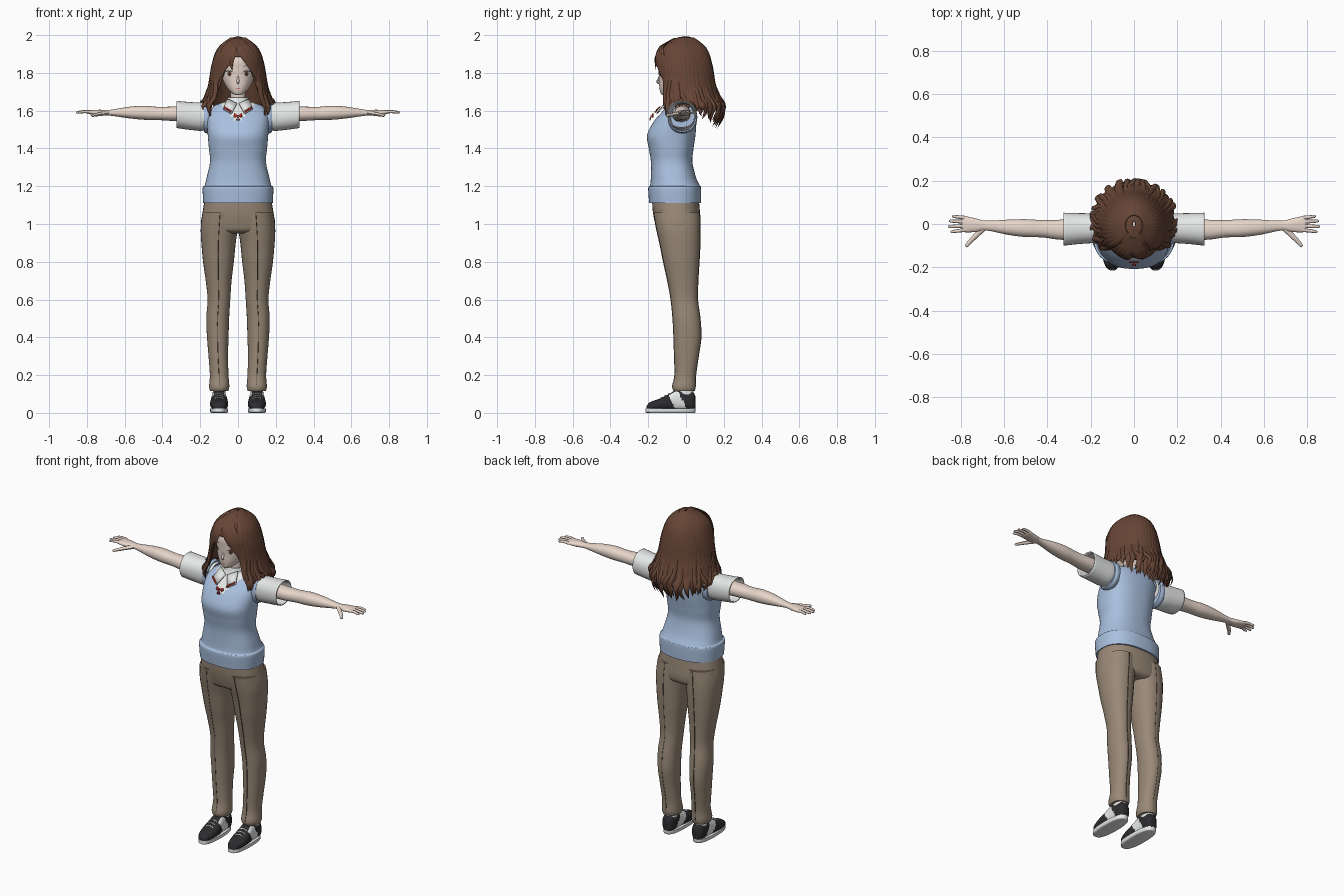
import bpy, bmesh, random
from math import sin, cos, pi, radians
from mathutils import Vector

random.seed(4)
if "Cube" in bpy.data.objects:
    bpy.data.objects.remove(bpy.data.objects["Cube"])

def material(name, r, g, b):
    m = bpy.data.materials.new(name)
    m.use_nodes = True
    m.diffuse_color = (r, g, b, 1)
    bsdf = m.node_tree.nodes["Principled BSDF"]
    bsdf.inputs["Base Color"].default_value = (r, g, b, 1)
    bsdf.inputs["Roughness"].default_value = 0.8
    return m

SKIN = material("skin", .80, .67, .59)
HAIR = material("brown hair", .135, .06, .037)
BLUE = material("light blue knit", .40, .53, .74)
WHITE = material("white cloth", .80, .81, .81)
TAN = material("tan trousers", .32, .25, .185)
DARK = material("black leather", .025, .025, .028)
RED = material("red ribbon", .65, .03, .02)
IRIS = material("brown iris", .20, .07, .03)
SEAM = material("dark seam", .09, .07, .05)
made = []

def finish(bm, name, mats, mirror=False, thick=0, rule=None):
    """Turn a bmesh into an object; rule picks a material from a face centre."""
    bmesh.ops.recalc_face_normals(bm, faces=bm.faces)
    for f in bm.faces:
        f.smooth = True
        if rule:
            f.material_index = rule(f.calc_center_median())
    me = bpy.data.meshes.new(name)
    bm.to_mesh(me)
    bm.free()
    ob = bpy.data.objects.new(name, me)
    bpy.context.collection.objects.link(ob)
    for m in mats:
        me.materials.append(m)
    if thick:
        ob.modifiers.new("Thickness", "SOLIDIFY").thickness = thick
    if mirror:
        ob.modifiers.new("Mirror", "MIRROR").use_clip = False
    made.append(ob)
    return ob

def spline(rows, sub):
    """Catmull-Rom samples through rows of numbers."""
    rows = [Vector(r) for r in rows]
    out = []
    for i in range(len(rows) - 1):
        p, q, r, s = rows[max(i - 1, 0)], rows[i], rows[i + 1], rows[min(i + 2, len(rows) - 1)]
        for k in range(sub):
            t = k / sub
            out.append(q + (r - p) * t / 2 + (p * 2 - q * 5 + r * 4 - s) * (t * t / 2)
                       + (q * 3 - p - r * 3 + s) * (t ** 3 / 2))
    return out + [rows[-1]]

def skin_rings(bm, rings, caps=True):
    vs = [[bm.verts.new(p) for p in ring] for ring in rings]
    n = len(vs[0])
    for a, b in zip(vs, vs[1:]):
        for i in range(n):
            bm.faces.new((a[i], a[(i + 1) % n], b[(i + 1) % n], b[i]))
    if caps:
        bm.faces.new(vs[0])
        bm.faces.new(vs[-1])

def loft(name, rows, mats, axis="z", seg=32, sub=5, n=2.2, caps=True, **kw):
    """Rows are (station, low a, high a, low b, high b) across the given axis."""
    place = {"z": lambda s, a, b: (a, b, s), "x": lambda s, a, b: (s, a, b),
             "y": lambda s, a, b: (a, s, b)}[axis]
    rings = []
    for s, a0, a1, b0, b1 in spline(rows, sub):
        ring = []
        for i in range(seg):
            c, d = cos(2 * pi * i / seg), sin(2 * pi * i / seg)
            u = abs(c) ** (2 / n) * (1 if c > 0 else -1)
            v = abs(d) ** (2 / n) * (1 if d > 0 else -1)
            ring.append(place(s, (a0 + a1 + (a1 - a0) * u) / 2, (b0 + b1 + (b1 - b0) * v) / 2))
        rings.append(ring)
    bm = bmesh.new()
    skin_rings(bm, rings, caps)
    return finish(bm, name, mats, **kw)

def sym(rows):
    return [(z, -r, r, f, b) for z, r, f, b in rows]

def strand(bm, pts, w, t, out, shape, sub=4, seg=8):
    """Flattened tapering tube; out gives the thin direction at a point."""
    path = spline(pts, sub)
    rings = []
    for i, p in enumerate(path):
        d = (path[min(i + 1, len(path) - 1)] - path[max(i - 1, 0)]).normalized()
        side = d.cross(out(p)).normalized()
        up = side.cross(d)
        k = shape(i / (len(path) - 1))
        rings.append([p + side * (w * k * cos(2 * pi * j / seg)) + up * (t * k * sin(2 * pi * j / seg))
                      for j in range(seg)])
    skin_rings(bm, rings)

def lookup(rows, z):
    """Linear read of a sampled profile sorted by rising z."""
    for p, q in zip(rows, rows[1:]):
        if p[0] <= z <= q[0]:
            return p.lerp(q, (z - p[0]) / (q[0] - p[0] or 1))
    return rows[0] if z < rows[0][0] else rows[-1]

# Knitted vest with an open V neck
loft("vest", sym([(1.11, .184, -.195, .08), (1.19, .187, -.20, .08), (1.205, .176, -.19, .072),
     (1.25, .165, -.186, .052), (1.33, .148, -.186, .034), (1.40, .154, -.197, .04),
     (1.47, .160, -.206, .05), (1.54, .165, -.172, .055), (1.59, .162, -.13, .055),
     (1.625, .13, -.10, .045), (1.65, .06, -.08, .03)]), [BLUE, WHITE], seg=72, sub=8, n=2.4,
     rule=lambda c: int(c.z > 1.64 or (c.y < -.04 and c.z > 1.535 + abs(c.x) * 1.1)))
loft("armhole_trim", [(.145, -.092, .056, 1.485, 1.645), (.165, -.096, .06, 1.48, 1.65),
     (.18, -.09, .054, 1.487, 1.643)], [BLUE], axis="x", mirror=True)

# Shirt sleeves and collar
loft("sleeve", [(.13, -.08, .04, 1.53, 1.635), (.18, -.087, .048, 1.495, 1.642),
     (.25, -.092, .05, 1.498, 1.645), (.325, -.10, .052, 1.508, 1.652)], [WHITE],
     axis="x", caps=False, thick=.006, mirror=True)
loft("collar_band", sym([(1.61, .075, -.11, .04), (1.64, .062, -.09, .03), (1.67, .054, -.08, .022)]),
     [WHITE], caps=False, thick=.006)

def plate(name, pts, mat, mirror=True, thick=.006):
    bm = bmesh.new()
    bm.faces.new([bm.verts.new(p) for p in pts])
    finish(bm, name, [mat], mirror=mirror, thick=thick)

plate("collar_wing", [(.005, -.115, 1.64), (.058, -.085, 1.665), (.078, -.135, 1.61), (.035, -.158, 1.585)], WHITE)
plate("collar_stripe", [(.034, -.168, 1.591), (.076, -.145, 1.616), (.075, -.140, 1.624), (.034, -.163, 1.599)], RED)
plate("ribbon_loop", [(0, -.180, 1.575), (.02, -.178, 1.587), (.024, -.178, 1.57), (.016, -.18, 1.563)], RED)
plate("ribbon_tail", [(0, -.180, 1.575), (.010, -.188, 1.55), (.003, -.188, 1.548)], RED)

# Trousers: hips, legs and pressed seams
loft("hips", sym([(1.13, .176, -.18, .068), (1.06, .188, -.175, .074), (1.0, .197, -.163, .077),
     (.965, .188, -.15, .07), (.95, .15, -.12, .05)]), [TAN], n=2.4)
leg = [(1.06, .0, .187, -.172, .073), (.98, .001, .197, -.158, .076), (.9, .012, .194, -.14, .075),
       (.8, .022, .185, -.12, .07), (.7, .034, .171, -.098, .064), (.6, .041, .161, -.08, .062),
       (.5, .047, .168, -.07, .075), (.4, .05, .164, -.065, .08), (.3, .053, .156, -.062, .066),
       (.2, .05, .149, -.06, .052), (.14, .046, .153, -.073, .052), (.115, .052, .147, -.066, .046)]
loft("trouser_leg", leg, [TAN], mirror=True)
bm = bmesh.new()
for k in (3, 4):
    strand(bm, [((r[1] + r[2]) / 2, r[k], r[0]) for r in leg[:-1]], .002, .002,
           lambda p: Vector((0, 1, 0)), lambda u: 1, seg=5)
finish(bm, "pressed_seam", [SEAM], mirror=True)

# Shoes and socks
loft("sock", [(.08, .065, .135, -.045, .042), (.15, .068, .132, -.045, .035)], [WHITE], mirror=True)
loft("shoe_sole", [(0, .062, .138, -.205, .045), (.004, .053, .147, -.215, .05),
     (.024, .052, .148, -.214, .051)], [WHITE], n=2.5, sub=2, mirror=True)
loft("shoe_upper", [(-.209, .085, .115, .015, .035), (-.19, .066, .134, .015, .057),
     (-.14, .053, .147, .015, .075), (-.09, .055, .145, .012, .10), (-.05, .06, .14, .012, .122),
     (0, .061, .139, .012, .118), (.035, .066, .134, .012, .112), (.049, .08, .12, .015, .09)],
     [DARK, WHITE], axis="y", sub=8, n=2.5, mirror=True,
     rule=lambda c: int(abs(c.x - .1) > .025 and abs(c.y + .045 + (c.z - .06) * .5) < .03))
bm = bmesh.new()
for y, z in ((-.13, .082), (-.11, .092), (-.09, .103)):
    strand(bm, [(.078, y, z - .006), (.1, y, z), (.122, y, z - .006)], .004, .003,
           lambda p: Vector((0, 0, 1)), lambda u: 1)
finish(bm, "shoe_laces", [WHITE], mirror=True)

# Arms and hands
loft("arm", [(.15, -.075, .025, 1.54, 1.625), (.33, -.073, .02, 1.545, 1.622), (.42, -.062, .018, 1.55, 1.62),
     (.5, -.06, .022, 1.552, 1.626), (.58, -.05, .02, 1.56, 1.62), (.68, -.03, .015, 1.574, 1.604),
     (.73, -.037, .026, 1.573, 1.605), (.78, -.038, .036, 1.58, 1.603), (.793, -.032, .03, 1.585, 1.6)],
     [SKIN], axis="x", mirror=True)
bm = bmesh.new()
fingers = [(.775, .028, .838, .036), (.78, .010, .853, .014), (.78, -.009, .858, -.012), (.775, -.027, .845, -.036)]
for x0, y0, x1, y1 in fingers:
    strand(bm, [(x0, y0, 1.592), ((x0 + x1) / 2, (y0 + y1) / 2, 1.595), (x1, y1, 1.59)], .0095, .009,
           lambda p: Vector((0, 0, 1)), lambda u: (1 - u * .3) if u < .95 else .35)
strand(bm, [(.69, -.015, 1.588), (.73, -.055, 1.582), (.755, -.08, 1.577), (.775, -.105, 1.574)], .014, .012,
       lambda p: Vector((0, 0, 1)), lambda u: (1 - u * .45) if u < .95 else .3)
finish(bm, "fingers", [SKIN], mirror=True)

# Neck, head and nose
loft("neck", sym([(1.58, .06, -.085, .035), (1.64, .042, -.07, .02), (1.75, .042, -.07, .03)]), [SKIN])
head = sym([(1.683, .012, -.125, -.085), (1.69, .03, -.133, -.06), (1.71, .05, -.139, -.02), (1.735, .067, -.142, .02),
            (1.77, .083, -.143, .06), (1.82, .091, -.146, .09), (1.87, .092, -.145, .095),
            (1.92, .078, -.115, .08), (1.955, .04, -.06, .04)])
loft("head", head, [SKIN], seg=48, sub=6)
bm = bmesh.new()
strand(bm, [(0, -.141, 1.785), (0, -.146, 1.765), (0, -.152, 1.752), (0, -.140, 1.742)], .007, .006,
       lambda p: Vector((0, 1, 0)), lambda u: .4 + .6 * sin(pi * u))
finish(bm, "nose", [SKIN])

# Painted face details laid over the head surface
face = spline(head, 6)
def feature(name, cx, cz, rx, rz, mat, lift, bend=0, mirror=True):
    bm = bmesh.new()
    def point(r, t):
        dx, dz = rx * r * cos(t), rz * r * sin(t)
        x, z = cx + dx, cz + dz - bend * (dx / rx) ** 2
        _, a, b, f, k = lookup(face, z)
        return x, (f + k) / 2 - (k - f) / 2 * (1 - min(abs(x / b), 1) ** 2.2) ** (1 / 2.2) - lift, z
    skin_rings(bm, [[point(r, 2 * pi * i / 20) for i in range(20)] for r in (1, .6, .2)])
    bmesh.ops.remove_doubles(bm, verts=bm.verts, dist=.00001)
    finish(bm, name, [mat], mirror=mirror)

feature("eye_white", .047, 1.795, .021, .014, WHITE, .0015)
feature("iris", .045, 1.795, .0105, .0135, IRIS, .0025)
feature("pupil", .045, 1.795, .005, .007, DARK, .0035)
feature("upper_lash", .048, 1.811, .024, .003, DARK, .004, bend=.008)
feature("eyebrow", .047, 1.838, .022, .002, HAIR, .002, bend=.005)
feature("mouth", 0, 1.718, .012, .0017, RED, .0015, mirror=False)

# Hair shell, open at the face
hair = spline([(1.47, .16, -.15, .13), (1.55, .178, -.16, .17), (1.62, .18, -.162, .185), (1.7, .157, -.158, .16),
               (1.78, .14, -.157, .138), (1.86, .127, -.16, .128), (1.91, .112, -.148, .112),
               (1.95, .085, -.118, .088), (1.98, .05, -.07, .05), (1.995, .004, -.01, .01)], 6)

def scalp(deg, z, lift=0):
    _, r, f, b = lookup(hair, z)
    a = radians(deg)
    return Vector(((r + lift) * sin(a), (f + b) / 2 - ((b - f) / 2 + lift) * cos(a), z))

def hem(deg):
    return 1.885 - .24 * min(max((abs(deg) - 24) / 28, 0), 1) - .05 * max(abs(deg) - 90, 0) / 90

bm = bmesh.new()
skin_rings(bm, [[scalp(d, 1.995 - (1.995 - hem(d)) * (j / 20) ** 1.8, -.003) for d in range(-180, 180, 5)]
                for j in range(1, 21)], caps=False)
finish(bm, "hair_shell", [HAIR], thick=.006)

# Long wavy locks around the sides and back
def outward(p):
    return Vector((p.x, p.y, .02)).normalized()

def lock_shape(u):
    return .35 + .65 * min(u * 4, 1) if u < .6 else max(1 - ((u - .6) / .4) ** 2, .03)

bm = bmesh.new()
for d in range(50, 311, 8):
    away = min(abs(d - 50), abs(d - 310))
    end = 1.57 + .05 * sin(pi * min(away / 70, 1)) - .07 * max(away - 70, 0) / 60 + random.uniform(-.02, .02)
    flick, sway = random.uniform(0, .024), random.uniform(-6, 6)
    pts = [scalp(d, 1.985), scalp(d, 1.93), scalp(d, 1.84, .002), scalp(d + sway / 2, 1.74, .002),
           scalp(d + sway, 1.66, .004), scalp(d - sway, (1.66 + end) / 2, .004 + flick), scalp(d, end, flick)]
    strand(bm, pts, .022, .008, outward, lock_shape)
    if random.random() < .6:
        pts = [scalp(d + 4, 1.76), scalp(d + 4 - sway, 1.68, .006), scalp(d + 6 + sway, 1.62, .018),
               scalp(d + 4, end + .015, .014 - flick)]
        strand(bm, pts, .013, .009, outward, lock_shape)
finish(bm, "long_locks", [HAIR])

# Swept fringe from an off-centre parting, and locks framing the face
bm = bmesh.new()
for drop, spread in ((0, 0), (.025, 8), (.05, 17), (.07, 26)):
    for s in (-1, 1):
        pts = [scalp(-6 + s * spread * .6, 1.982), scalp(-6 + s * (6 + spread), 1.935, .003),
               scalp(s * (17 + spread), 1.888 - drop / 4, .005), scalp(s * (33 + spread * .7), 1.83 - drop / 2, .005),
               scalp(s * (46 + spread * .4), 1.75 - drop, .003)]
        strand(bm, pts, .021, .006, outward, lock_shape)
strand(bm, [scalp(-7, 1.95, .004), scalp(-11, 1.89, .006), scalp(-15, 1.85, .006), scalp(-13, 1.815, .004)],
       .009, .004, outward, lock_shape)
for s in (-1, 1):
    for d, end in ((50, 1.6), (57, 1.565), (64, 1.59)):
        strand(bm, [scalp(s * d, 1.84, .004), scalp(s * (d + 2), 1.75, .004), scalp(s * (d - 3), 1.67, .006),
                    scalp(s * (d + 5), 1.62, .008), scalp(s * (d - 2), end, .006)], .014, .008, outward, lock_shape)
finish(bm, "fringe", [HAIR])

# Smooth shading that keeps hard edges
bpy.ops.object.select_all(action="DESELECT")
for ob in made:
    ob.select_set(True)
bpy.context.view_layer.objects.active = made[0]
bpy.ops.object.shade_smooth_by_angle(angle=radians(50))
